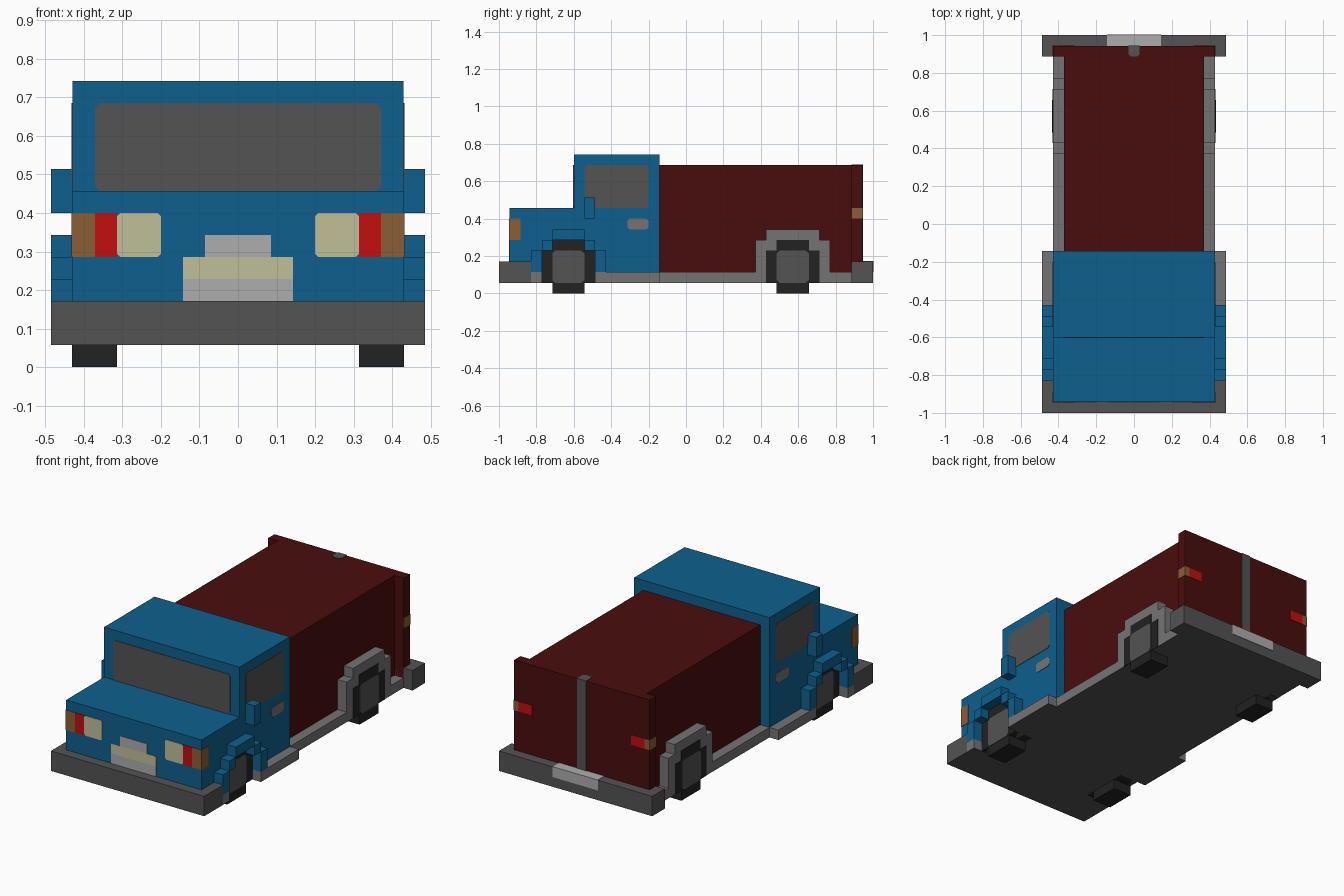
import bpy, bmesh

cube = bpy.data.objects.get("Cube")
if cube:
    bpy.data.objects.remove(cube, do_unlink=True)


def material(name, rgb):
    """Flat material from 0-255 display values, stored as linear."""
    lin = []
    for v in rgb:
        c = v / 255
        lin.append(c / 12.92 if c <= 0.04045 else ((c + 0.055) / 1.055) ** 2.4)
    m = bpy.data.materials.new(name)
    m.use_nodes = True
    col = (*lin, 1.0)
    m.diffuse_color = col
    bsdf = next(n for n in m.node_tree.nodes if n.type == 'BSDF_PRINCIPLED')
    bsdf.inputs["Base Color"].default_value = col
    return m


BLUE = material("blue_paint", (14, 96, 141))
MAROON = material("dark_red_paint", (73, 13, 13))
LIGHT = material("mid_grey", (116, 116, 116))
DARK = material("dark_grey", (83, 83, 83))
BLACK = material("tyre_black", (34, 34, 34))
CREAM = material("lamp_cream", (192, 192, 154))
RED = material("lamp_red", (194, 14, 14))
AMBER = material("lamp_amber", (140, 94, 53))
SILVER = material("silver", (174, 174, 174))


def prism(name, pts, axis, lo, hi, mat, under=None):
    """Extrude a 2D outline along an axis; 'under' colours downward faces."""
    bm = bmesh.new()

    def place(a, b, d):
        return {'X': (d, a, b), 'Y': (a, d, b), 'Z': (a, b, d)}[axis]

    face = bm.faces.new([bm.verts.new(place(a, b, lo)) for a, b in pts])
    new = bmesh.ops.extrude_face_region(bm, geom=[face])["geom"]
    d = hi - lo
    vec = {'X': (d, 0, 0), 'Y': (0, d, 0), 'Z': (0, 0, d)}[axis]
    bmesh.ops.translate(bm, vec=vec,
                        verts=[v for v in new if isinstance(v, bmesh.types.BMVert)])
    bmesh.ops.recalc_face_normals(bm, faces=bm.faces)
    me = bpy.data.meshes.new(name)
    me.materials.append(mat)
    if under:
        me.materials.append(under)
        for f in bm.faces:
            f.material_index = int(f.normal.z < -0.5)
    bm.to_mesh(me)
    bm.free()
    ob = bpy.data.objects.new(name, me)
    bpy.context.collection.objects.link(ob)
    return ob


def rect(a0, a1, b0, b1, c=0.0):
    """Rectangle outline with optional clipped corners."""
    if not c:
        return [(a0, b0), (a1, b0), (a1, b1), (a0, b1)]
    return [(a0 + c, b0), (a1 - c, b0), (a1, b0 + c), (a1, b1 - c),
            (a1 - c, b1), (a0 + c, b1), (a0, b1 - c), (a0, b0 + c)]


def box(name, x, y, z, mat, under=None):
    return prism(name, rect(*x, *y), 'Z', *z, mat, under)


def sides(name, pts, x0, x1, mat, under=None):
    """Same side-profile part on the left (+x) and right (-x)."""
    prism(name + "_left", pts, 'X', x0, x1, mat, under)
    prism(name + "_right", pts, 'X', -x1, -x0, mat, under)


T = 0.003   # thickness of inlaid plates
W = 0.429   # body half width
B = 0.486   # bumper half width

# Chassis, rails and bumpers
box("chassis", (-0.371, 0.371), (-0.95, 0.95), (0.057, 0.114), DARK)
sides("side_rail", rect(-0.83, 0.886, 0.057, 0.114), 0.371, W, LIGHT, DARK)
sides("front_sill", rect(-0.486, -0.143, 0.057, 0.114), W, B, LIGHT, DARK)
sides("front_sill_stub", rect(-0.829, -0.771, 0.057, 0.114), W, B, LIGHT, DARK)
box("front_bumper", (-B, B), (-1.0, -0.829), (0.057, 0.171), DARK)
box("rear_bumper", (-B, B), (0.886, 1.0), (0.057, 0.171), DARK)
box("rear_plate", (-0.143, 0.143), (0.943, 1.0 + T), (0.114, 0.171 + T), SILVER)

# Cab and bonnet from one side profile
prism("cab", [(-0.943, 0.114), (-0.143, 0.114), (-0.143, 0.743),
              (-0.6, 0.743), (-0.6, 0.457), (-0.943, 0.457)], 'X', -W, W, BLUE)
prism("windscreen", rect(-0.371, 0.371, 0.457, 0.686, 0.012), 'Y',
      -0.6 - T, -0.59, DARK)
sides("side_window", rect(-0.543, -0.2, 0.457, 0.686, 0.012), W - 0.004, W + T, DARK)
sides("door_handle", rect(-0.314, -0.2, 0.343, 0.4, 0.012), W - 0.004, W + T, LIGHT)
sides("wing_mirror", rect(-0.543, -0.486, 0.4, 0.514), W, B, BLUE)

# Cargo box and tailgate
box("cargo_box", (-0.371, 0.371), (-0.143, 0.886), (0.114, 0.686), MAROON)
box("tailgate", (-W, W), (0.886, 0.943), (0.114, 0.686), MAROON)
box("tailgate_strip", (-0.029, 0.029), (0.9, 0.943 + T), (0.171, 0.686 + T), DARK)
prism("tailgate_latch", rect(-0.029, 0.029, 0.886, 0.943, 0.012), 'Z',
      0.683, 0.686 + T, DARK)

# Stepped front wheel arches
for i, (y0, y1, z0, z1) in enumerate([
        (-0.829, -0.771, 0.114, 0.229), (-0.771, -0.714, 0.229, 0.286),
        (-0.714, -0.543, 0.286, 0.343), (-0.543, -0.486, 0.229, 0.286),
        (-0.486, -0.429, 0.114, 0.229)]):
    sides(f"front_arch_step_{i + 1}", rect(y0, y1, z0, z1), W, B, BLUE)

# Stepped rear wheel arches
sides("rear_arch", [(0.371, 0.114), (0.771, 0.114), (0.771, 0.286), (0.714, 0.286),
                    (0.714, 0.343), (0.429, 0.343), (0.429, 0.286), (0.371, 0.286)],
      0.371, W, LIGHT)

# Wheels: cross-shaped tyres with clipped square hubs
for end, yc in (("front", -0.629), ("rear", 0.571)):
    a, b = 0.086, 0.143
    tyre = [(-a, 0), (a, 0), (a, 0.057), (b, 0.057), (b, 0.229), (a, 0.229),
            (a, 0.286), (-a, 0.286), (-a, 0.229), (-b, 0.229), (-b, 0.057), (-a, 0.057)]
    sides(end + "_tyre", [(yc + y, z) for y, z in tyre], 0.314, W + 0.002, BLACK)
    sides(end + "_hub", rect(yc - a, yc + a, 0.057, 0.229, 0.016), W - 0.004, W + 0.005, DARK)

# Lamps, mirrored left and right
for s, side in ((1, "left"), (-1, "right")):
    def lamp(name, x0, x1, y0, y1, z0, z1, mat):
        box(f"{name}_{side}", sorted((s * x0, s * x1)), (y0, y1), (z0, z1), mat)

    prism("headlamp_" + side, rect(*sorted((s * 0.2, s * 0.314)), 0.286, 0.4, 0.008),
          'Y', -0.943 - T, -0.939, CREAM)
    lamp("front_red_lamp", 0.314, 0.371, -0.943 - T, -0.939, 0.286, 0.4, RED)
    lamp("front_corner_lamp", 0.371, W + T, -0.943 - T, -0.886, 0.286, 0.4, AMBER)
    lamp("tail_lamp", 0.314, 0.4, 0.939, 0.943 + T, 0.4, 0.457, RED)
    lamp("rear_corner_lamp", 0.4, W + T, 0.886, 0.943 + T, 0.4, 0.457, AMBER)

# Grille and front plate
for name, hw, z0, z1, mat in (("lower_grille", 0.143, 0.171, 0.229, SILVER),
                              ("middle_grille", 0.143, 0.229, 0.286, CREAM),
                              ("upper_grille", 0.086, 0.286, 0.343, SILVER)):
    box(name, (-hw, hw), (-0.943 - T, -0.939), (z0, z1), mat)
